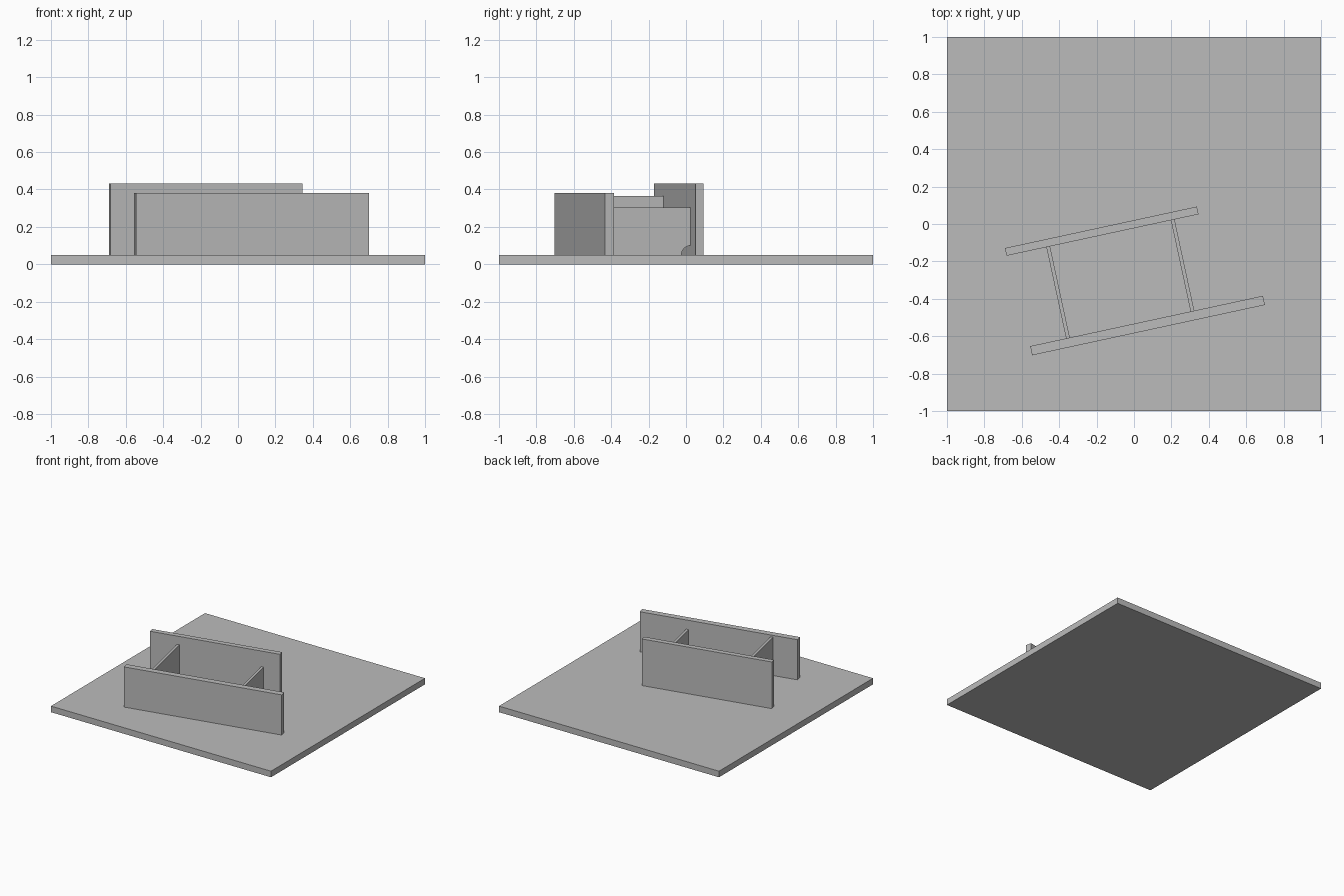
import bpy
import bmesh
from math import radians, sin, cos, pi
from mathutils import Matrix

cube = bpy.data.objects.get("Cube")
if cube:
    bpy.data.objects.remove(cube, do_unlink=True)

steel = bpy.data.materials.new("plain grey")
steel.use_nodes = True
GREY = (0.5, 0.5, 0.5, 1)
steel.diffuse_color = GREY
steel.node_tree.nodes["Principled BSDF"].inputs["Base Color"].default_value = GREY

TURN = Matrix.Rotation(radians(12.2), 4, "Z")   # the wall frame is turned on the base
BASE = 0.05                                     # top of the base plate


def prism(name, outline, depth, matrix):
    """Extrude an XY outline by depth along local z, then place it."""
    bm = bmesh.new()
    face = bm.faces.new([bm.verts.new((x, y, 0)) for x, y in outline])
    ext = bmesh.ops.extrude_face_region(bm, geom=[face])
    bmesh.ops.translate(bm, vec=(0, 0, depth),
                        verts=[v for v in ext["geom"] if isinstance(v, bmesh.types.BMVert)])
    bmesh.ops.recalc_face_normals(bm, faces=bm.faces)
    bm.transform(matrix)
    mesh = bpy.data.meshes.new(name)
    bm.to_mesh(mesh)
    bm.free()
    mesh.materials.append(steel)
    obj = bpy.data.objects.new(name, mesh)
    bpy.context.collection.objects.link(obj)
    return obj


def rect(u, v, length, width):
    a, b = length / 2, width / 2
    return [(u - a, v - b), (u + a, v - b), (u + a, v + b), (u - a, v + b)]


# Base plate and the two long walls
prism("base_plate", rect(0, 0, 2, 2), BASE, Matrix())
on_base = TURN @ Matrix.Translation((0, 0, BASE))
prism("front_wall", rect(-0.044, -0.546, 1.273, 0.05), 0.33, on_base)
prism("back_wall", rect(-0.177, -0.001, 1.05, 0.042), 0.383, on_base)

# Cross ribs with rounded notches at both lower corners
V0, V1, NOTCH, THICK = -0.521, -0.022, 0.05, 0.02
arc = [(NOTCH * cos(t), NOTCH * sin(t)) for t in (i * pi / 16 for i in range(9))]
UPRIGHT = Matrix(((0, 0, 1, 0), (1, 0, 0, 0), (0, 1, 0, 0), (0, 0, 0, 1)))


def rib(name, u, height):
    outline = [(V0 + x, z) for x, z in reversed(arc)]
    outline += [(V1 - x, z) for x, z in arc]
    outline += [(V1, height), (V0, height)]
    place = on_base @ Matrix.Translation((u - THICK / 2, 0, 0)) @ UPRIGHT
    prism(name, outline, THICK, place)


rib("right_rib", -0.474, 0.315)
rib("left_rib", 0.207, 0.255)
